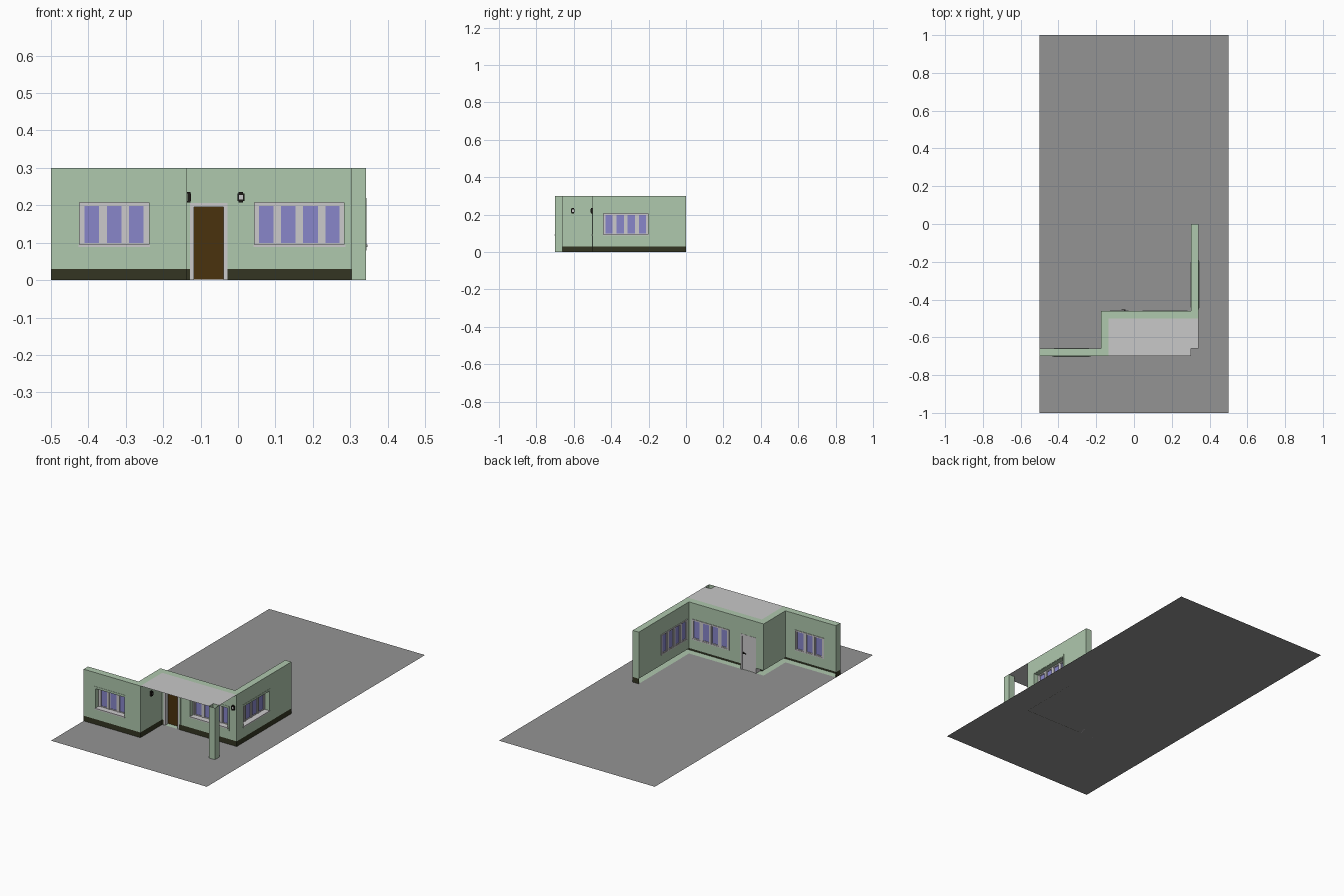
import bpy, bmesh, math
from mathutils import Matrix

if "Cube" in bpy.data.objects:
    bpy.data.objects.remove(bpy.data.objects["Cube"])


def material(name, r, g, b):
    m = bpy.data.materials.new(name)
    m.diffuse_color = (r, g, b, 1)
    m.use_nodes = True
    m.node_tree.nodes["Principled BSDF"].inputs["Base Color"].default_value = m.diffuse_color
    return m


GREEN = material("pale_green", .43, .58, .42)
GROUND = material("ground_grey", .295, .295, .295)
ROOF = material("light_grey", .58, .58, .58)
TRIM = material("trim_grey", .60, .59, .60)
BASE = material("dark_olive", .034, .036, .016)
BROWN = material("door_brown", .067, .032, .004)
GLASS = material("glass_blue", .246, .238, .59)
BLACK = material("black", .012, .010, .008)


def finish(name, bm, mat, matrix=None):
    if matrix:
        bm.transform(matrix)
    mesh = bpy.data.meshes.new(name)
    bm.to_mesh(mesh)
    bm.free()
    ob = bpy.data.objects.new(name, mesh)
    bpy.context.collection.objects.link(ob)
    if mat:
        mesh.materials.append(mat)
    return ob


def boxes(name, items, mat, matrix=None):
    """One object from boxes given as (x0, x1, y0, y1, z0, z1)."""
    bm = bmesh.new()
    for x0, x1, y0, y1, z0, z1 in items:
        m = Matrix.Translation(((x0 + x1) / 2, (y0 + y1) / 2, (z0 + z1) / 2))
        m = m @ Matrix.Diagonal((x1 - x0, y1 - y0, z1 - z0, 1))
        bmesh.ops.create_cube(bm, size=1, matrix=m)
    return finish(name, bm, mat, matrix)


def sheet(name, pts, z, mat, height=0):
    """Flat polygon, or a closed prism when height is given."""
    bm = bmesh.new()
    f = bm.faces.new([bm.verts.new((x, y, z)) for x, y in pts])
    if height:
        ext = bmesh.ops.extrude_face_region(bm, geom=[f], use_keep_orig=True)
        for v in ext["geom"]:
            if isinstance(v, bmesh.types.BMVert):
                v.co.z += height
        bmesh.ops.recalc_face_normals(bm, faces=bm.faces)
    return finish(name, bm, mat)


def ring(x0, x1, z0, z1, t, y0, y1, bottom=True):
    """Boxes of a rectangular frame of bar width t, inside the given bounds."""
    low = z0 + t if bottom else z0
    bars = [(x0, x0 + t, y0, y1, low, z1 - t), (x1 - t, x1, y0, y1, low, z1 - t),
            (x0, x1, y0, y1, z1 - t, z1)]
    return bars + ([(x0, x1, y0, y1, z0, z0 + t)] if bottom else [])


# Main levels: wall height, base height, wall thickness
H, B, T = .30, .03, .04
XL, XS, XR, XRI = -.5, -.136, .342, .303

# Ground
sheet("ground", [(-.5, -1), (.5, -1), (.5, 1), (-.5, 1)], 0, GROUND)

# Stepped wall, plus the strip on the ground under it
plan = [(XL, -.7), (XS, -.7), (XS, -.5), (XR, -.5), (XR, 0), (XRI, 0),
        (XRI, -.46), (XS - T, -.46), (XS - T, -.66), (XL, -.66)]
wall = sheet("wall", plan, B, GREEN, H - B)
sheet("wall_foot", plan, .0006, GREEN)

# Windows and door: local x runs along the wall, local y goes into it
turn = Matrix.Rotation(math.pi / 2, 4, 'Z')
windows = [
    ("left_window", Matrix.Translation((-.331, -.7, 0)), .186, 3),
    ("porch_window", Matrix.Translation((.164, -.5, 0)), .24, 4),
    ("side_window", Matrix.Translation((XR, -.322, 0)) @ turn, .24, 4),
]
Z0, Z1 = .088, .207
D0, D1 = -.128, -.028


def cut(items, matrix=None):
    cutter = boxes("cutter", items, None, matrix)
    cutter.hide_render = True
    mod = wall.modifiers.new("opening", 'BOOLEAN')
    mod.operation, mod.solver, mod.object = 'DIFFERENCE', 'EXACT', cutter
    bpy.context.view_layer.objects.active = wall
    bpy.ops.object.modifier_apply(modifier=mod.name)
    bpy.data.objects.remove(cutter)


cut([(D0, D1, -.55, -.42, -.1, .206)])
for name, m, w, n in windows:
    h = w / 2
    cut([(-h, h, -.03, .07, Z0, Z1)], m)
    # Thin green surround
    boxes(name + "_surround", ring(-h - .011, h + .011, Z0 - .009, Z1 + .013, .011, -.0015, .001), GREEN, m)
    # Sill reaching out of the opening
    boxes(name + "_sill", [(-h - .003, h + .003, -.004, 0, Z0, .095), (-h, h, 0, .03, Z0, .095)], TRIM, m)
    # Outer frame, posts and a sash round each pane
    bars = ring(-h, h, Z0, Z1, .006, .027, .043)
    panes = []
    for i in range(n):
        c = (i - (n - 1) / 2) * .0595
        bars += ring(c - .025, c + .025, Z0 + .006, Z1 - .003, .0055, .030, .041)
        panes.append((c - .021, c + .021, .033, .038, .097, .202))
        if i < n - 1:
            bars.append((c + .025, c + .0345, .027, .043, Z0 + .006, Z1 - .006))
    bars += [(s * h - (.012 if s > 0 else 0), s * h + (.012 if s < 0 else 0), .029, .042, Z0, Z1) for s in (-1, 1)]
    boxes(name + "_frame", bars, TRIM, m)
    boxes(name + "_panes", panes, GLASS, m)

# Door: frame, brown front, grey back and inner handle
boxes("door_surround", ring(D0 - .007, D1 + .011, B, .219, .007, -.5015, -.499, False), GREEN)
boxes("door_frame", ring(D0, D1, 0, .206, .011, -.499, -.459, False), TRIM)
boxes("door_front", [(D0 + .011, D1 - .011, -.475, -.468, .002, .195)], BROWN)
boxes("door_back", [(D0 + .011, D1 - .011, -.468, -.460, .002, .195)], TRIM)
boxes("door_handle", [(-.052, -.046, -.46, -.453, .096, .102),
                      (-.066, -.046, -.455, -.452, .097, .101)], BLACK)

# Dark base band on the outer side and the wall ends
t = .002
boxes("base_band", [
    (XL, XS, -.7, -.7 + t, 0, B), (XS - t, XS, -.7, -.5, 0, B),
    (XS, D0, -.5, -.5 + t, 0, B), (D1, XR, -.5, -.5 + t, 0, B),
    (XR - t, XR, -.5, 0, 0, B), (XRI, XR, -t, 0, 0, B),
    (XL, XL + t, -.7, -.66, 0, B)], BASE)

# Hollow porch post, open at the top
bm = bmesh.new()
bmesh.ops.create_cube(bm, size=1, matrix=Matrix.Translation(((XRI + XR) / 2, -.68, H / 2))
                      @ Matrix.Diagonal((XR - XRI, .04, H, 1)))
bmesh.ops.delete(bm, geom=[f for f in bm.faces if abs(f.normal.z) > .5], context='FACES_ONLY')
finish("porch_post", bm, GREEN)

# Flat porch roof, notched round the post
sheet("porch_roof", [(XS, -.7), (XRI, -.7), (XRI, -.66), (XR, -.66), (XR, -.5), (XS, -.5)], H, ROOF)

# Wall lanterns: black cage round a pale core
lamps = [Matrix.Translation((.008, -.5, .221)), Matrix.Translation((.322, -.5, .221)),
         Matrix.Translation((XS, -.605, .221)) @ turn]
for i, m in enumerate(lamps):
    cage = ring(-.009, .009, -.010, .010, .004, -.010, -.001)
    cage += [(-.006, .006, -.009, 0, .010, .014), (-.006, .006, -.009, 0, -.014, -.010)]
    boxes(f"lantern_cage_{i + 1}", cage, BLACK, m)
    boxes(f"lantern_core_{i + 1}", [(-.005, .005, -.008, -.001, -.006, .006)], ROOF, m)
